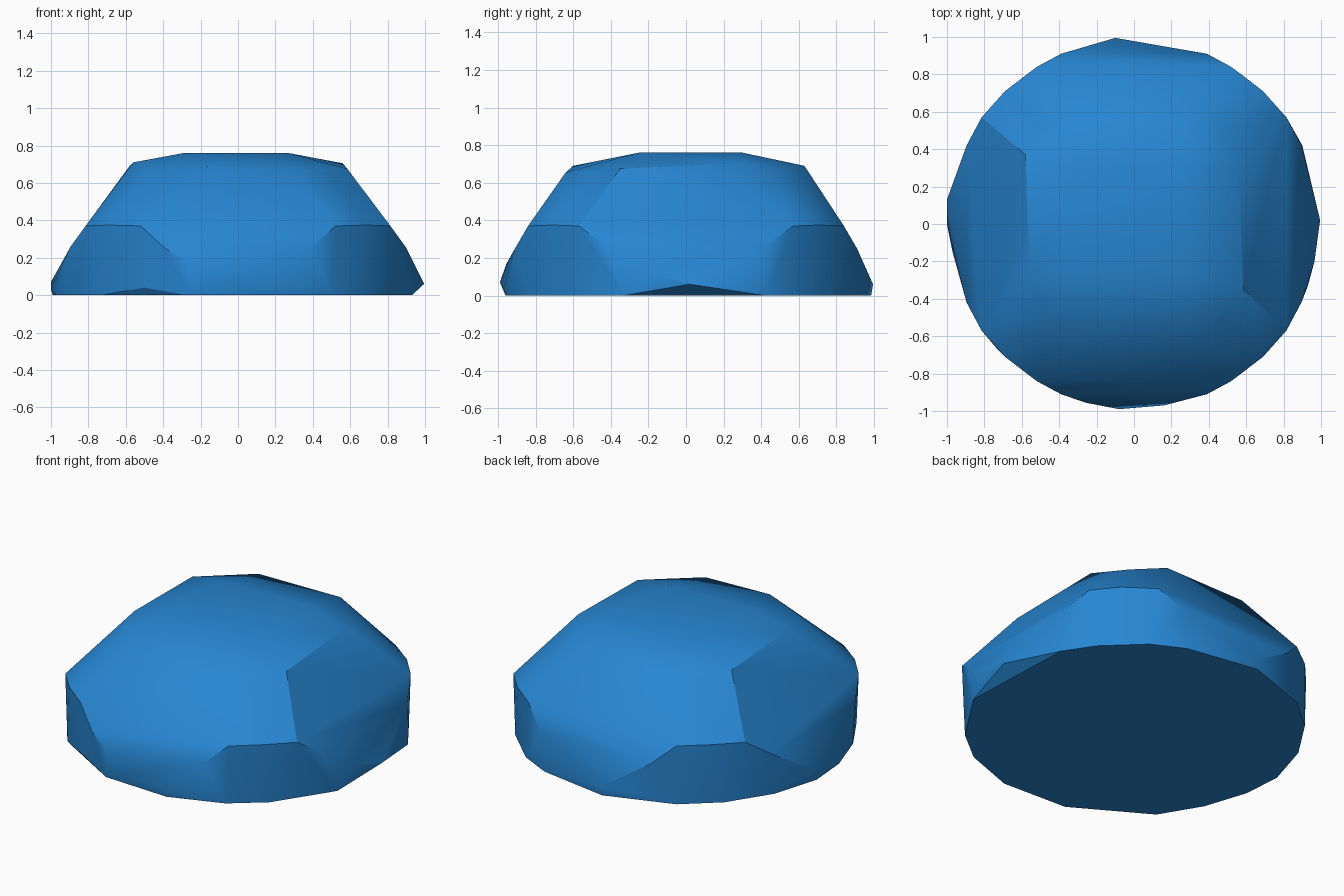
import bpy, bmesh, math

cube = bpy.data.objects.get("Cube")
if cube:
    bpy.data.objects.remove(cube, do_unlink=True)

blue = bpy.data.materials.new("stone blue")
blue.use_nodes = True
colour = (0.02, 0.24, 0.65, 1)
blue.diffuse_color = colour
blue.node_tree.nodes["Principled BSDF"].inputs["Base Color"].default_value = colour

# Flat crown
points = [(x, y, 0.76) for x in (-0.29, 0.27) for y in (-0.25, 0.3)]

# Chipped shoulder around the crown
points += [
    (-0.58, 0.37, 0.69), (-0.56, -0.24, 0.71), (-0.47, -0.5, 0.66),
    (-0.17, -0.6, 0.69), (0.31, -0.64, 0.655), (0.46, -0.5, 0.66),
    (0.585, -0.35, 0.675), (0.56, 0.28, 0.705), (0.46, 0.5, 0.67),
    (0.28, 0.63, 0.69), (-0.29, 0.62, 0.69), (-0.48, 0.5, 0.66),
]

# Four upright corners, each with a three-point upper edge and lower chips
for sx in (-1, 1):
    for sy in (-1, 1):
        for x, y, z in ((0.815, 0.57, 0.37), (0.69, 0.71, 0.375), (0.52, 0.84, 0.37),
                        (0.895, 0.42, 0.26), (0.39, 0.91, 0.25)):
            points.append((sx * x, sy * y, z))

# Low rim where the sloping sides meet the outline
points += [
    (0.995, 0.02, 0.06), (0.965, -0.2, 0.12), (-1, 0, 0.03), (-1, 0.13, 0.07),
    (-0.08, -0.99, 0.07), (0.16, -0.97, 0.04), (-0.26, -0.955, 0.17),
    (-0.1, 0.995, 0.06), (-0.5, -0.84, 0.04),
]

# Base outline
for x, y in ((0.93, -0.33), (0.9, 0.42), (0.78, 0.6), (0.56, 0.81), (0.36, 0.91),
             (-0.1, 0.985), (-0.52, 0.84), (-0.73, 0.66), (-0.9, 0.4), (-0.99, 0.1),
             (-0.97, -0.15), (-0.88, -0.42), (-0.73, -0.67), (-0.27, -0.94),
             (0.17, -0.96), (0.5, -0.84), (0.7, -0.68)):
    points.append((x, y, 0))

# Wrap the points in a faceted boulder
bm = bmesh.new()
for p in points:
    bm.verts.new(p)
hull = bmesh.ops.convex_hull(bm, input=bm.verts[:])
loose = {g for g in hull["geom_interior"] + hull["geom_unused"]
         if isinstance(g, bmesh.types.BMVert)}
bmesh.ops.delete(bm, geom=list(loose), context="VERTS")
bmesh.ops.recalc_face_normals(bm, faces=bm.faces[:])

mesh = bpy.data.meshes.new("boulder")
bm.to_mesh(mesh)
bm.free()
mesh.materials.append(blue)
boulder = bpy.data.objects.new("boulder", mesh)
bpy.context.collection.objects.link(boulder)

# Soft shading with crisp edges
bpy.ops.object.select_all(action="DESELECT")
boulder.select_set(True)
bpy.context.view_layer.objects.active = boulder
bpy.ops.object.shade_smooth_by_angle(angle=math.radians(30))
